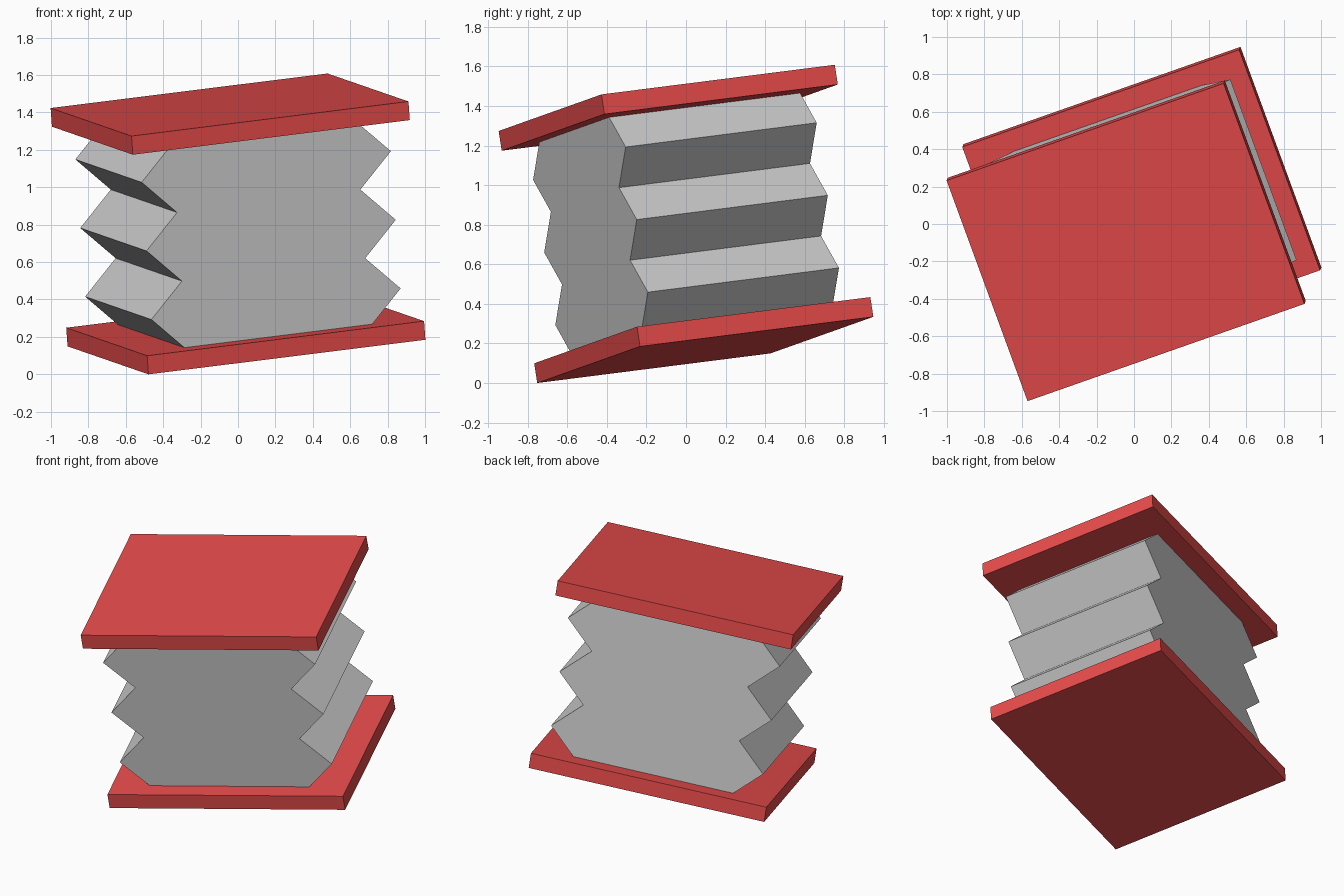
import bpy, bmesh
from mathutils import Matrix, Vector

if "Cube" in bpy.data.objects:
    bpy.data.objects.remove(bpy.data.objects["Cube"])

# Tilted local frame: u = long side, v = depth, w = stacking direction
u = Vector((0.937, 0.329, 0.117)).normalized()
v = Vector((-0.340, 0.933, 0.1186))
w = u.cross(v).normalized()
v = w.cross(u)
FRAME = Matrix.Translation((0, 0, 0.804)) @ Matrix((u, v, w)).transposed().to_4x4()

HALF_U, HALF_V, HALF_W, THICK = 0.79, 0.6325, 0.646, 0.101

red = bpy.data.materials.new("red")
red.diffuse_color = (0.80, 0.07, 0.07, 1)
red.use_nodes = True
red.node_tree.nodes["Principled BSDF"].inputs["Base Color"].default_value = red.diffuse_color


def add_object(name, bm, mat=None):
    bmesh.ops.recalc_face_normals(bm, faces=bm.faces)
    mesh = bpy.data.meshes.new(name)
    bm.to_mesh(mesh)
    bm.free()
    if mat:
        mesh.materials.append(mat)
    obj = bpy.data.objects.new(name, mesh)
    obj.matrix_world = FRAME
    bpy.context.collection.objects.link(obj)


# Two flat end plates
for name, side in (("bottom_plate", -1), ("top_plate", 1)):
    bm = bmesh.new()
    bmesh.ops.create_cube(bm, size=1)
    bmesh.ops.scale(bm, vec=(2 * HALF_U, 2 * HALF_V, THICK), verts=bm.verts)
    bmesh.ops.translate(bm, vec=(0, 0, side * (HALF_W - THICK / 2)), verts=bm.verts)
    add_object(name, bm, red)

# Bellows: mirrored zigzag profile with three folds, extruded along the depth
PEAK, VALLEY, STEP, DEPTH = 0.711, 0.523, 0.186, 0.518
right = [(PEAK if i % 2 else VALLEY, (i - 3) * STEP) for i in range(7)]
profile = right + [(-x, z) for x, z in reversed(right)]
bm = bmesh.new()
face = bm.faces.new([bm.verts.new((x, -DEPTH, z)) for x, z in profile])
ext = bmesh.ops.extrude_face_region(bm, geom=[face], use_keep_orig=True)
moved = [g for g in ext["geom"] if isinstance(g, bmesh.types.BMVert)]
bmesh.ops.translate(bm, vec=(0, 2 * DEPTH, 0), verts=moved)
add_object("bellows", bm)
